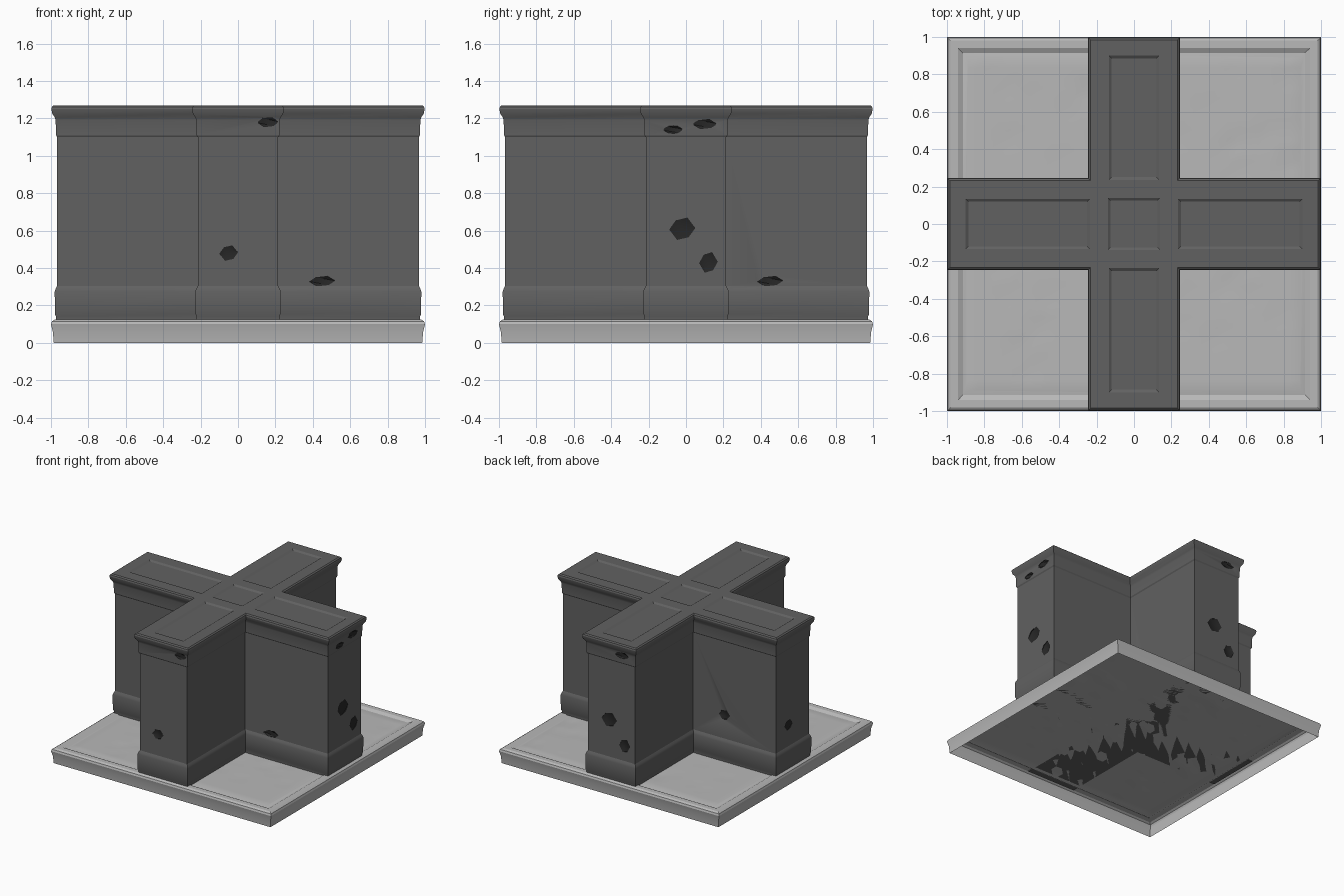
import bpy, bmesh, math, random
from mathutils import Matrix

if "Cube" in bpy.data.objects:
    bpy.data.objects.remove(bpy.data.objects["Cube"])

random.seed(4)


def material(name, v):
    m = bpy.data.materials.new(name)
    m.diffuse_color = (v, v, v, 1)
    m.use_nodes = True
    m.node_tree.nodes["Principled BSDF"].inputs["Base Color"].default_value = m.diffuse_color
    return m


STONE, WALL, CHIP = material("pale_stone", 0.48), material("dark_wall", 0.12), material("chip", 0.02)


def make_object(name, bm, *mats):
    me = bpy.data.meshes.new(name)
    bm.to_mesh(me)
    bm.free()
    ob = bpy.data.objects.new(name, me)
    bpy.context.collection.objects.link(ob)
    for m in mats:
        me.materials.append(m)
    return ob


def loft(bm, rings, bottom=True):
    """Skin counter-clockwise rings from bottom to top; returns the top face."""
    loops = [[bm.verts.new(p) for p in r] for r in rings]
    n = len(loops[0])
    for a, b in zip(loops, loops[1:]):
        for i in range(n):
            j = (i + 1) % n
            bm.faces.new((a[i], a[j], b[j], b[i]))
    if bottom:
        bm.faces.new(loops[0][::-1])
    return bm.faces.new(loops[-1])


def rect(x0, x1, y0, y1, z, grow=0):
    x0, x1, y0, y1 = x0 - grow, x1 + grow, y0 - grow, y1 + grow
    return [(x0, y0, z), (x1, y0, z), (x1, y1, z), (x0, y1, z)]


def cross(offset, z):
    w, l = 0.215 + offset, 0.967 + offset
    quarter = [(w, -l), (w, -w), (l, -w)]
    pts = []
    for k in range(4):
        c, s = ((1, 0), (0, 1), (-1, 0), (0, -1))[k]
        pts += [(c * x - s * y, s * x + c * y, z) for x, y in quarter]
    return pts


def smooth(ob):
    bpy.ops.object.select_all(action='DESELECT')
    bpy.context.view_layer.objects.active = ob
    ob.select_set(True)
    bpy.ops.object.shade_smooth_by_angle(angle=math.radians(25))


def cut(ob, cutter):
    cutter.hide_render = True
    mod = ob.modifiers.new(cutter.name, 'BOOLEAN')
    mod.operation, mod.solver, mod.object = 'DIFFERENCE', 'EXACT', cutter
    bpy.context.view_layer.objects.active = ob
    bpy.ops.object.modifier_apply(modifier=mod.name)
    bpy.data.objects.remove(cutter)


# Floor slab: hollow underneath, rounded rim, sunken and pitted centre panel
bm = bmesh.new()
profile = [(0.985, 0), (0.99, 0.06), (1.0, 0.1), (0.995, 0.115), (0.98, 0.125),
           (0.94, 0.125), (0.915, 0.112), (0.89, 0.118)]
top = loft(bm, [rect(-h, h, -h, h, z) for h, z in profile], bottom=False)
bmesh.ops.subdivide_edges(bm, edges=list(top.edges), cuts=31, use_grid_fill=True)
for v in bm.verts:
    if max(abs(v.co.x), abs(v.co.y)) < 0.88 and random.random() < 0.06:
        v.co.z -= random.uniform(0.003, 0.008)
floor = make_object("floor_slab", bm, STONE)
smooth(floor)

# Crossing walls: skirting, plain body, band and flared cap
bm = bmesh.new()
profile = [(0.006, 0.118), (0.006, 0.14), (0.012, 0.155), (0.013, 0.275), (0.008, 0.29),
           (0, 0.305), (0, 1.1), (0.006, 1.11), (0.008, 1.19), (0.012, 1.205),
           (0.026, 1.225), (0.031, 1.25), (0.028, 1.262), (0.018, 1.27)]
loft(bm, [cross(o, z) for o, z in profile])
walls = make_object("crossing_walls", bm, WALL, CHIP)

# Sunken panels on the wall tops: one centre square and one per arm
bm = bmesh.new()
panels = [(-0.14, 0.14, -0.14, 0.14)]
for s in (1, -1):
    lo, hi = sorted((0.235 * s, 0.9 * s))
    panels += [(lo, hi, -0.135, 0.135), (-0.135, 0.135, lo, hi)]
for p in panels:
    loft(bm, [rect(*p, 1.26, -0.015), rect(*p, 1.28, 0.015)])
cut(walls, make_object("panel_cutter", bm, WALL, CHIP))

# Chips in the wall ends, wall sides and caps: (turn, across, out, height, width, tall)
bm = bmesh.new()
chips = [(0, -0.05, 0.967, 0.48, 0.05, 0.045), (0, 0.16, 0.977, 1.18, 0.06, 0.03),
         (1, -0.02, 0.967, 0.61, 0.07, 0.065), (1, 0.12, 0.967, 0.43, 0.05, 0.06),
         (1, -0.07, 0.977, 1.14, 0.06, 0.025), (1, 0.1, 0.977, 1.17, 0.07, 0.03),
         (2, -0.02, 0.967, 0.61, 0.07, 0.065), (2, 0.12, 0.967, 0.43, 0.05, 0.06),
         (2, 0.1, 0.977, 1.17, 0.07, 0.03), (3, -0.05, 0.967, 0.48, 0.05, 0.045),
         (0, 0.45, 0.215, 0.33, 0.07, 0.03), (1, 0.45, 0.215, 0.33, 0.07, 0.03),
         (2, 0.5, 0.215, 0.5, 0.05, 0.045)]
for turn, x, out, z, w, h in chips:
    m = (Matrix.Rotation(turn * math.pi / 2, 4, 'Z') @ Matrix.Translation((x, -out, z))
         @ Matrix.Diagonal((w, 0.014, h, 1)) @ Matrix.Rotation(0.4, 4, 'Y'))
    bmesh.ops.create_icosphere(bm, subdivisions=1, radius=1, matrix=m)
for f in bm.faces:
    f.material_index = 1
cut(walls, make_object("chip_cutter", bm, WALL, CHIP))
smooth(walls)
